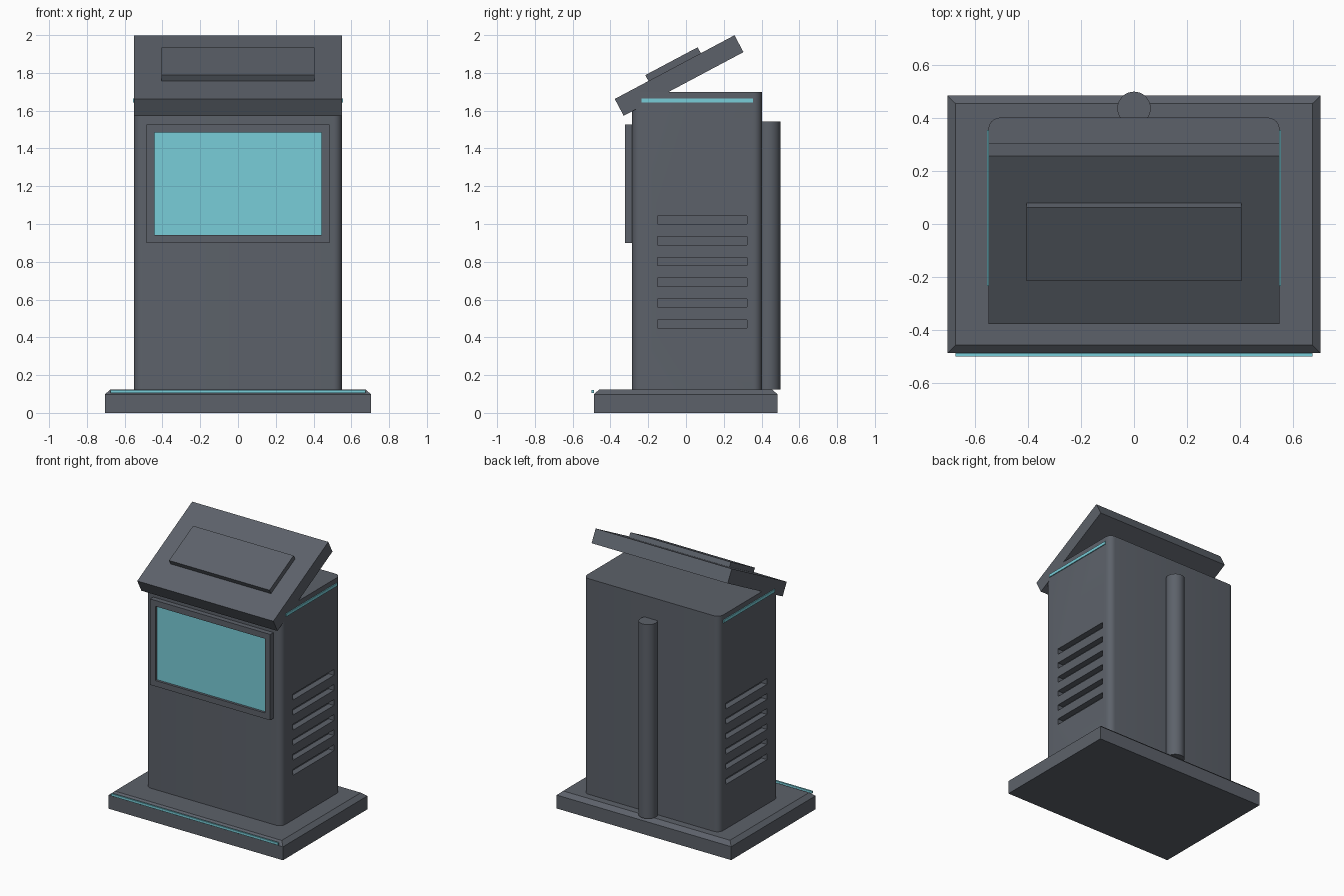
import bpy, bmesh, math
from mathutils import Matrix, Vector

if "Cube" in bpy.data.objects:
    bpy.data.objects.remove(bpy.data.objects["Cube"])


def material(name, rgb):
    m = bpy.data.materials.new(name)
    m.use_nodes = True
    m.diffuse_color = (*rgb, 1)
    m.node_tree.nodes["Principled BSDF"].inputs["Base Color"].default_value = (*rgb, 1)
    return m


GREY = material("slate grey", (0.108, 0.121, 0.144))
CYAN = material("glowing cyan", (0.19, 0.61, 0.69))


def add_box(bm, lo, hi):
    lo, hi = Vector(lo), Vector(hi)
    mat = Matrix.Translation((lo + hi) / 2) @ Matrix.Diagonal((*(hi - lo), 1))
    bmesh.ops.create_cube(bm, size=1, matrix=mat)


def finish(name, bm, *mats):
    me = bpy.data.meshes.new(name)
    bmesh.ops.recalc_face_normals(bm, faces=bm.faces)
    bm.to_mesh(me)
    bm.free()
    ob = bpy.data.objects.new(name, me)
    bpy.context.collection.objects.link(ob)
    for m in mats:
        me.materials.append(m)
    return ob


def box(name, lo, hi, mat=GREY):
    bm = bmesh.new()
    add_box(bm, lo, hi)
    return finish(name, bm, mat)


def activate(ob):
    bpy.ops.object.select_all(action='DESELECT')
    ob.select_set(True)
    bpy.context.view_layer.objects.active = ob


def smooth(ob):
    activate(ob)
    bpy.ops.object.shade_smooth_by_angle(angle=math.radians(30))


# Base plinth with a chamfered rim
bm = bmesh.new()
add_box(bm, (-0.705, -0.488, 0), (0.705, 0.485, 0.098))
top = max(bm.faces, key=lambda f: f.calc_center_median().z)
rim = bmesh.ops.extrude_face_region(bm, geom=[top])["geom"]
bmesh.ops.delete(bm, geom=[top], context='FACES_ONLY')
for v in (g for g in rim if isinstance(g, bmesh.types.BMVert)):
    v.co += Vector((-math.copysign(0.031, v.co.x), -math.copysign(0.03, v.co.y), 0.027))
finish("base_plinth", bm, GREY)
box("base_light_strip", (-0.675, -0.5, 0.105), (0.675, -0.488, 0.122), CYAN)

# Cabinet with rounded upright corners
bm = bmesh.new()
add_box(bm, (-0.55, -0.285, 0.12), (0.55, 0.402, 1.7))
uprights = [e for e in bm.edges if abs(e.verts[0].co.z - e.verts[1].co.z) > 1]
bmesh.ops.bevel(bm, geom=uprights, offset=0.045, segments=6, profile=0.5, affect='EDGES')
cabinet = finish("cabinet", bm, GREY)

# Vent slots cut into both sides
bm = bmesh.new()
for side in (-1, 1):
    for i in range(6):
        z = 0.45 + 0.11 * i
        add_box(bm, (side * 0.55 - 0.045, -0.15, z), (side * 0.55 + 0.045, 0.322, z + 0.043))
cutter = finish("vent_cutter", bm, GREY)
cutter.hide_render = True
cut = cabinet.modifiers.new("vents", 'BOOLEAN')
cut.operation = 'DIFFERENCE'
cut.solver = 'EXACT'
cut.object = cutter
activate(cabinet)
bpy.ops.object.modifier_apply(modifier=cut.name)
bpy.data.objects.remove(cutter)
smooth(cabinet)

# Light strips on the cabinet sides
for name, side in (("left", 1), ("right", -1)):
    x = sorted((side * 0.548, side * 0.556))
    box(name + "_light_strip", (x[0], -0.235, 1.642), (x[1], 0.356, 1.664), CYAN)

# Screen: bezel with a recessed panel
bm = bmesh.new()
add_box(bm, (-0.485, -0.322, 0.9), (0.485, -0.28, 1.527))
front = min(bm.faces, key=lambda f: f.calc_center_median().y)
bmesh.ops.inset_region(bm, faces=[front], thickness=0.06)
bmesh.ops.inset_region(bm, faces=[front], thickness=0, depth=-0.018)
for f in bm.faces:
    inner = all(abs(v.co.x) < 0.45 for v in f.verts)
    f.material_index = int(inner and abs(f.normal.y) > 0.9)
finish("screen", bm, GREY, CYAN)

# Tilted head with a raised panel on top
tilt = Matrix.Translation((0, -0.0365, 1.786)) @ Matrix.Rotation(math.radians(28), 4, 'X')
for name, lo, hi in (
    ("tilted_head", (-0.55, -0.359, -0.0505), (0.55, 0.359, 0.0505)),
    ("head_panel", (-0.406, -0.157, 0.045), (0.406, 0.157, 0.086)),
):
    box(name, lo, hi).matrix_world = tilt

# Rear cable conduit
bm = bmesh.new()
bmesh.ops.create_cone(bm, cap_ends=True, segments=32, radius1=0.063, radius2=0.063,
                      depth=1.417, matrix=Matrix.Translation((0, 0.437, 0.8335)))
smooth(finish("rear_conduit", bm, GREY))
